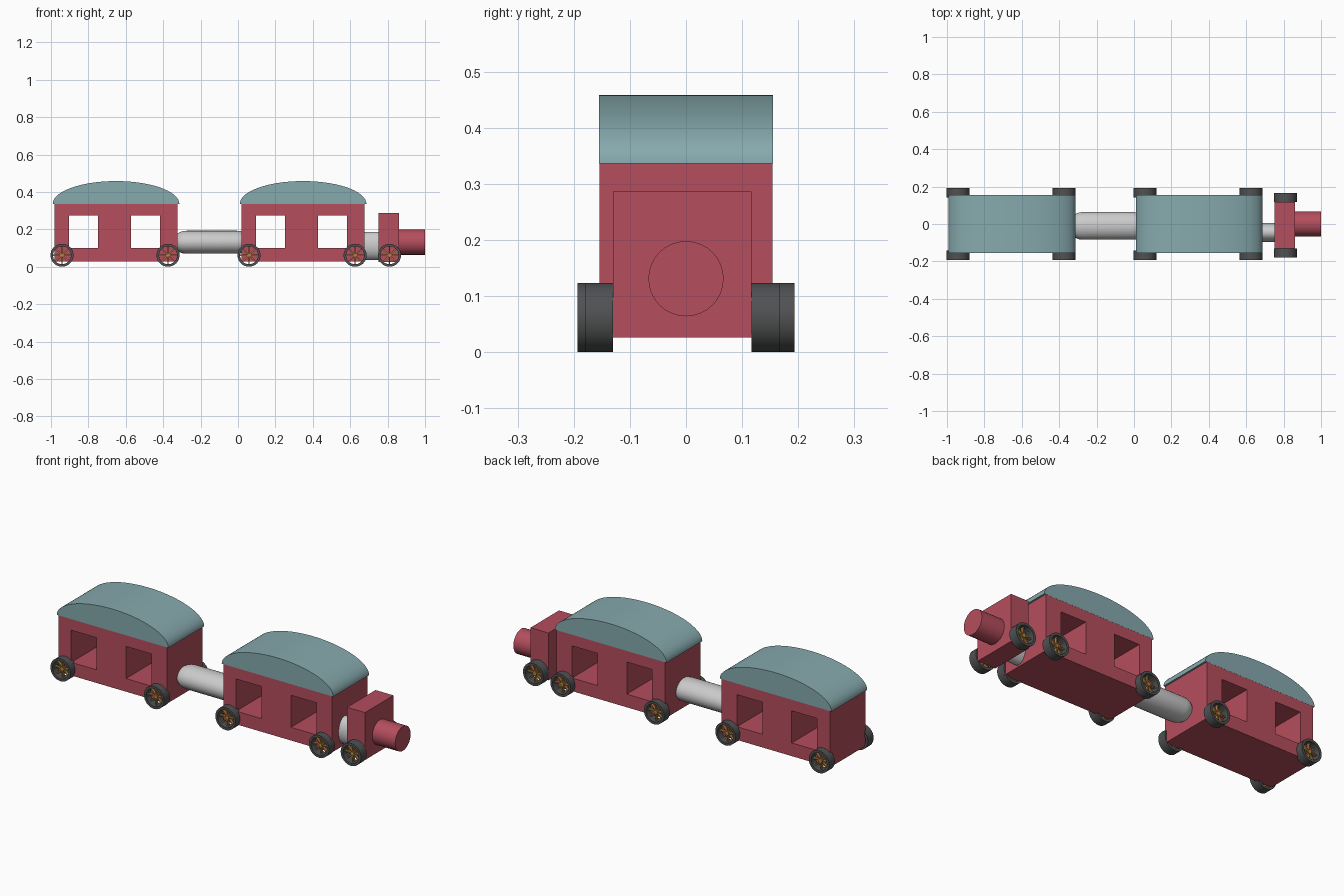
import bpy, bmesh, math
from mathutils import Matrix

if "Cube" in bpy.data.objects:
    bpy.data.objects.remove(bpy.data.objects["Cube"])


def material(name, rgb):
    m = bpy.data.materials.new(name)
    m.diffuse_color = (*rgb, 1)
    m.use_nodes = True
    m.node_tree.nodes["Principled BSDF"].inputs["Base Color"].default_value = m.diffuse_color
    return m


RED = material("red paint", (0.46, 0.075, 0.11))
TEAL = material("teal roof", (0.24, 0.40, 0.42))
DARK = material("dark tyre", (0.08, 0.082, 0.085))
GOLD = material("gold spokes", (0.45, 0.23, 0.05))


def make(name, bm, mat=None, smooth=False):
    bmesh.ops.recalc_face_normals(bm, faces=bm.faces)
    me = bpy.data.meshes.new(name)
    bm.to_mesh(me)
    bm.free()
    ob = bpy.data.objects.new(name, me)
    bpy.context.collection.objects.link(ob)
    if mat:
        me.materials.append(mat)
    if smooth:
        bpy.ops.object.select_all(action='DESELECT')
        ob.select_set(True)
        bpy.context.view_layer.objects.active = ob
        bpy.ops.object.shade_smooth_by_angle(angle=math.radians(35))
    return ob


def add_box(bm, x, y, z, turn=None):
    """Box from three (low, high) ranges, optionally transformed."""
    size = Matrix.Diagonal((x[1] - x[0], y[1] - y[0], z[1] - z[0], 1))
    mid = Matrix.Translation([(a + b) / 2 for a, b in (x, y, z)])
    bmesh.ops.create_cube(bm, size=1, matrix=(turn or Matrix()) @ mid @ size)


def box(name, x, y, z, mat=None):
    bm = bmesh.new()
    add_box(bm, x, y, z)
    return make(name, bm, mat)


def lathe_x(name, profile, y, z, ry, rz, mat=None, n=32):
    """Elliptical round along x; profile is a list of (x, radius factor)."""
    bm = bmesh.new()
    rings = [[bm.verts.new((x, y + ry * f * math.cos(k * math.tau / n),
                            z + rz * f * math.sin(k * math.tau / n)))
              for k in range(n)] for x, f in profile]
    for a, b in zip(rings, rings[1:]):
        for k in range(n):
            j = (k + 1) % n
            bm.faces.new((a[k], a[j], b[j], b[k]))
    bm.faces.new(rings[0])
    bm.faces.new(rings[-1])
    return make(name, bm, mat, True)


def wheel(name, x, y, n=32, r=0.0615, inner=0.048, half=0.025):
    # tyre ring
    bm = bmesh.new()
    rings = []
    for rad, dy in ((r, -half), (r, half), (inner, half), (inner, -half)):
        rings.append([bm.verts.new((x + rad * math.cos(k * math.tau / n), y + dy,
                                    r + rad * math.sin(k * math.tau / n)))
                      for k in range(n)])
    for i in range(4):
        a, b = rings[i], rings[(i + 1) % 4]
        for k in range(n):
            j = (k + 1) % n
            bm.faces.new((a[k], a[j], b[j], b[k]))
    make(name + "_tyre", bm, DARK, True)
    # crossed spokes and hub
    bm = bmesh.new()
    place = Matrix.Translation((x, y, r))
    for k in range(4):
        add_box(bm, (-0.05, 0.05), (-0.007, 0.007), (-0.003, 0.003),
                place @ Matrix.Rotation(k * math.pi / 4, 4, 'Y'))
    bmesh.ops.create_cone(bm, cap_ends=True, segments=16, radius1=0.011,
                          radius2=0.011, depth=0.024,
                          matrix=place @ Matrix.Rotation(math.pi / 2, 4, 'X'))
    make(name + "_spokes", bm, GOLD)


def carriage(name, cx):
    # body with window tunnels cut right through
    body = box(name + "_body", (cx - 0.329, cx + 0.329), (-0.1545, 0.1545),
               (0.027, 0.337), RED)
    bm = bmesh.new()
    for s in (-1, 1):
        mid = cx - 0.008 + s * 0.166
        add_box(bm, (mid - 0.077, mid + 0.077), (-0.3, 0.3), (0.099, 0.275))
    cutter = make(name + "_window_cutter", bm, RED)
    cutter.hide_render = True
    cutter.hide_set(True)
    cutter.display_type = 'WIRE'
    mod = body.modifiers.new("windows", 'BOOLEAN')
    mod.operation = 'DIFFERENCE'
    mod.solver = 'EXACT'
    mod.object = cutter
    # half-ellipse roof
    bm = bmesh.new()
    n = 36
    face = bm.faces.new([bm.verts.new((cx + 0.3385 * math.cos(k * math.pi / n), -0.155,
                                       0.336 + 0.122 * math.sin(k * math.pi / n)))
                         for k in range(n + 1)])
    ext = bmesh.ops.extrude_face_region(bm, geom=[face], use_keep_orig=True)
    bmesh.ops.translate(bm, vec=(0, 0.31, 0),
                        verts=[v for v in ext["geom"] if isinstance(v, bmesh.types.BMVert)])
    make(name + "_roof", bm, TEAL, True)
    # four wheels
    for end, dx in (("rear", -0.289), ("front", 0.278)):
        for side, s in (("left", 1), ("right", -1)):
            wheel(f"{name}_{end}_{side}_wheel", cx + dx, s * 0.168)


carriage("rear_carriage", -0.652)
carriage("front_carriage", 0.348)

# capsule coupling between the carriages
dome = [(0.21 - 0.075 * (1 - math.sin(t)), math.cos(t))
        for t in (k * math.pi / 2 / 6.2 for k in range(7))]
capsule = [(-0.14 - x, f) for x, f in reversed(dome)] + [(-0.14 + x, f) for x, f in dome]
lathe_x("carriage_coupling", capsule, -0.01, 0.131, 0.074, 0.0615)

# engine at the front, set slightly off centre as in the model
lathe_x("engine_coupling", [(0.64, 1), (0.78, 1)], -0.045, 0.112, 0.051, 0.075)
box("engine_block", (0.752, 0.861), (-0.13, 0.117), (0.026, 0.286), RED)
lathe_x("engine_boiler", [(0.84, 1), (1.0, 1)], 0, 0.131, 0.067, 0.067, RED)
for side, y in (("left", 0.142), ("right", -0.155)):
    wheel(f"engine_{side}_wheel", 0.81, y)
